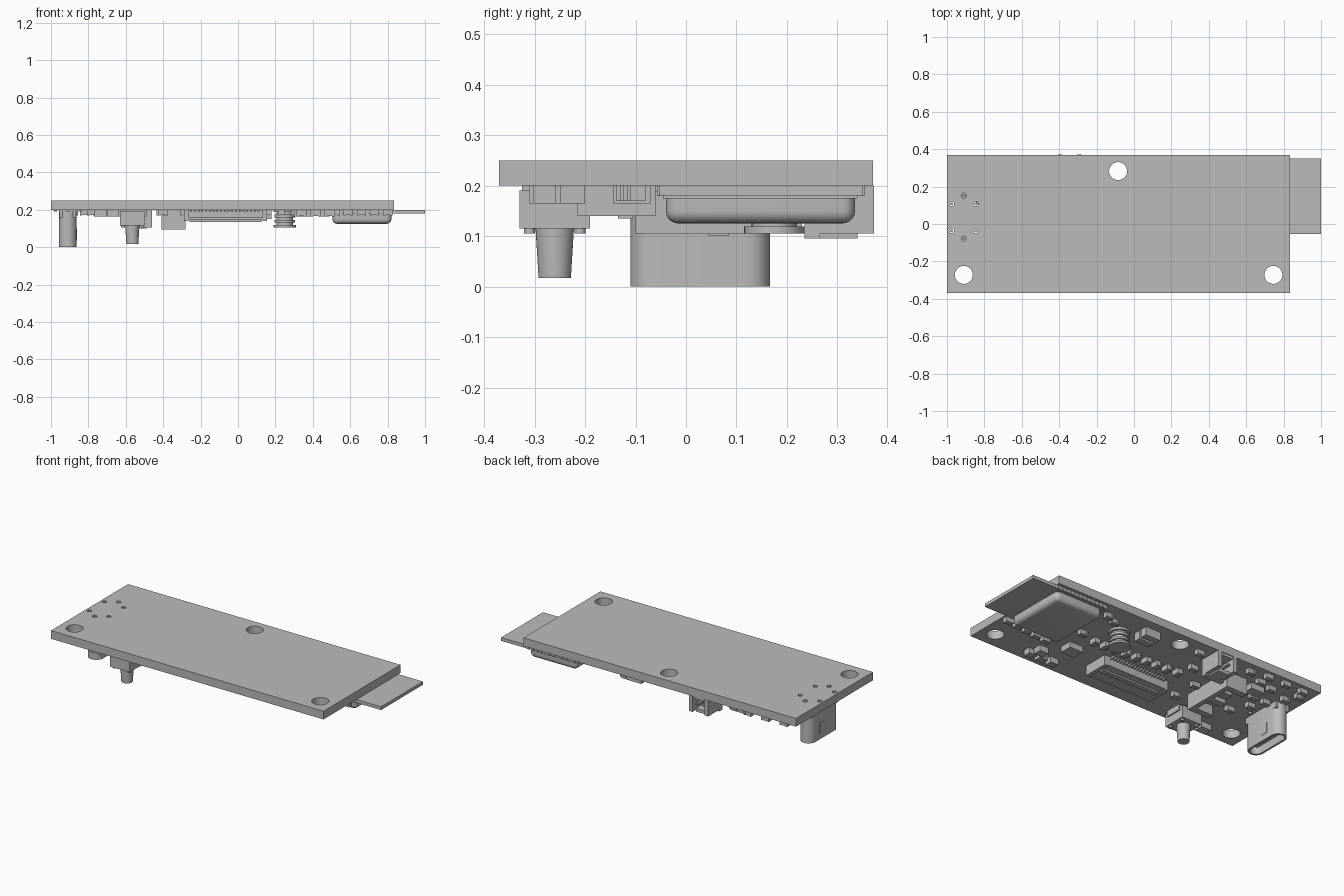
import bpy, bmesh, math
from mathutils import Matrix

old = bpy.data.objects.get("Cube")
if old:
    bpy.data.objects.remove(old, do_unlink=True)

grey = bpy.data.materials.new("plain_grey")
grey.use_nodes = True
grey.diffuse_color = (0.5, 0.5, 0.5, 1)
grey.node_tree.nodes["Principled BSDF"].inputs["Base Color"].default_value = (0.5, 0.5, 0.5, 1)


def finish(name, bm, smooth=False):
    bmesh.ops.recalc_face_normals(bm, faces=bm.faces)
    mesh = bpy.data.meshes.new(name)
    bm.to_mesh(mesh)
    bm.free()
    mesh.materials.append(grey)
    ob = bpy.data.objects.new(name, mesh)
    bpy.context.collection.objects.link(ob)
    if smooth:
        bpy.ops.object.select_all(action='DESELECT')
        ob.select_set(True)
        bpy.context.view_layer.objects.active = ob
        bpy.ops.object.shade_smooth_by_angle(angle=math.radians(35))
    return ob


def add_box(bm, x0, x1, y0, y1, z0, z1):
    m = Matrix.Translation(((x0 + x1) / 2, (y0 + y1) / 2, (z0 + z1) / 2))
    m = m @ Matrix.Diagonal((x1 - x0, y1 - y0, z1 - z0, 1))
    return bmesh.ops.create_cube(bm, size=1, matrix=m)["verts"]


def add_cyl(bm, x, y, z0, z1, r_low, r_high=None, sides=32):
    bmesh.ops.create_cone(bm, cap_ends=True, segments=sides, radius1=r_low,
                          radius2=r_low if r_high is None else r_high, depth=z1 - z0,
                          matrix=Matrix.Translation((x, y, (z0 + z1) / 2)))


def boxes(name, *specs):
    bm = bmesh.new()
    for s in specs:
        add_box(bm, *s)
    return finish(name, bm)


def cut(ob, cutter):
    mod = ob.modifiers.new("cut", 'BOOLEAN')
    mod.object, mod.solver = cutter, 'EXACT'
    mesh = bpy.data.meshes.new_from_object(ob.evaluated_get(bpy.context.evaluated_depsgraph_get()))
    ob.modifiers.clear()
    ob.data = mesh
    bpy.data.objects.remove(cutter, do_unlink=True)


# Circuit board with mounting holes and socket pin holes
UX, UY = -0.91, 0.028
PINS = [(UX + sx * 0.065, UY + 0.008 + sy * 0.072, 0.013) for sx in (-1, 1) for sy in (-1, 1)]
PINS += [(UX, UY + 0.008 + s * 0.115, 0.014) for s in (-1, 1)]
board = boxes("circuit_board", (-1, 0.835, -0.37, 0.37, 0.2, 0.25))
bm = bmesh.new()
for x, y in ((-0.91, -0.272), (0.745, -0.272), (-0.085, 0.283)):
    add_cyl(bm, x, y, 0.15, 0.3, 0.048, sides=40)
for x, y, r in PINS:
    add_cyl(bm, x, y, 0.15, 0.3, r, sides=16)
cut(board, finish("hole_cutter", bm))
bm = bmesh.new()
for x, y, r in PINS:
    add_cyl(bm, x, y, 0.19, 0.245, r * 0.6, sides=12)
finish("socket_pins", bm, True)


# Upright port with rounded ends, a hollow mouth and a tongue
def stadium(bm, half_x, half_y, z0, z1, steps=12):
    pts = []
    for side in (1, -1):
        for i in range(steps + 1):
            a = math.pi * i / steps + (0 if side > 0 else math.pi)
            pts.append((UX + half_x * math.cos(a), UY + side * (half_y - half_x) + half_x * math.sin(a), z0))
    face = bm.faces.new([bm.verts.new(p) for p in pts])
    top = bmesh.ops.extrude_face_region(bm, geom=[face])["geom"]
    bmesh.ops.translate(bm, vec=(0, 0, z1 - z0),
                        verts=[v for v in top if isinstance(v, bmesh.types.BMVert)])


bm = bmesh.new()
stadium(bm, 0.046, 0.138, 0, 0.19)
port = finish("port_shell", bm)
bm = bmesh.new()
stadium(bm, 0.034, 0.126, -0.02, 0.16)
cut(port, finish("mouth_cutter", bm))
bpy.context.view_layer.objects.active = port
port.select_set(True)
bpy.ops.object.shade_smooth_by_angle(angle=math.radians(35))
boxes("port_tongue", (UX - 0.011, UX + 0.011, UY - 0.095, UY + 0.095, 0.025, 0.17))
boxes("port_base", (UX - 0.045, UX + 0.045, -0.1, 0.155, 0.16, 0.2))
boxes("port_latch_plates", (-0.866, -0.862, 0.035, 0.08, 0.035, 0.1),
      (-0.958, -0.954, 0.035, 0.08, 0.035, 0.1))

# Radio module with pads and a rounded shield can
boxes("module_board", (0.48, 1, -0.053, 0.35, 0.18, 0.2))
bm = bmesh.new()
add_box(bm, 0.505, 0.82, -0.04, 0.335, 0.125, 0.181)
edges = [e for e in bm.edges if any(v.co.z < 0.15 for v in e.verts)]
bmesh.ops.bevel(bm, geom=edges, offset=0.025, segments=5, profile=0.5, affect='EDGES')
finish("shield_can", bm, True)
boxes("shield_flange", (0.5, 0.825, -0.046, 0.34, 0.175, 0.181))
boxes("module_pads", *[(0.5 + i * 0.028, 0.515 + i * 0.028, y, y + 0.006, 0.179, 0.2)
                       for i in range(12) for y in (-0.057, 0.348)])

# Push button
BX, BY = -0.565, -0.26
bm = bmesh.new()
add_cyl(bm, BX, BY, 0.017, 0.115, 0.032, 0.038, sides=40)
finish("button_plunger", bm, True)
boxes("button_base", (BX - 0.067, BX + 0.067, BY - 0.07, BY + 0.07, 0.115, 0.19),
      (BX - 0.075, BX + 0.075, BY - 0.05, BY + 0.05, 0.165, 0.2))
bm = bmesh.new()
for sx in (-1, 1):
    for sy in (-1, 1):
        add_cyl(bm, BX + sx * 0.05, BY + sy * 0.05, 0.105, 0.116, 0.011, sides=16)
finish("button_rivets", bm, True)

# Ribbon cable connector with contacts and flip bar
boxes("ribbon_connector", (-0.29, 0.14, -0.16, -0.06, 0.145, 0.2),
      (-0.29, -0.265, -0.215, -0.06, 0.14, 0.2), (0.13, 0.155, -0.215, -0.06, 0.14, 0.2),
      (-0.265, 0.13, -0.215, -0.16, 0.145, 0.158))
boxes("ribbon_contacts", *[(-0.255 + i * 0.02, -0.246 + i * 0.02, y, y + 0.025, 0.187, 0.2)
                           for i in range(19) for y in (-0.06, -0.2)])
boxes("flip_bar", (-0.26, 0.125, -0.135, -0.105, 0.135, 0.146))

# Side-entry plug socket opening towards the left end
boxes("power_socket", (-0.49, -0.46, -0.1, 0.23, 0.105, 0.2),
      (-0.6, -0.49, -0.1, -0.06, 0.105, 0.2), (-0.6, -0.49, 0.19, 0.23, 0.105, 0.2),
      (-0.6, -0.49, -0.06, 0.19, 0.18, 0.2), (-0.57, -0.49, -0.01, 0.14, 0.125, 0.15),
      (-0.57, -0.49, 0.045, 0.085, 0.1, 0.18))

# Small socket opening at the back edge
boxes("back_socket", (-0.41, -0.28, 0.235, 0.265, 0.095, 0.2),
      (-0.41, -0.385, 0.265, 0.372, 0.105, 0.2), (-0.305, -0.28, 0.265, 0.372, 0.105, 0.2),
      (-0.385, -0.305, 0.265, 0.34, 0.095, 0.115), (-0.385, -0.305, 0.265, 0.365, 0.185, 0.2),
      (-0.375, -0.36, 0.265, 0.355, 0.145, 0.155), (-0.33, -0.315, 0.265, 0.355, 0.145, 0.155))

# Stacked round coil
bm = bmesh.new()
for i, r in enumerate((0.06, 0.045, 0.055, 0.045, 0.055, 0.045, 0.06)):
    add_cyl(bm, 0.25, 0.175, 0.105 + i * 0.0137, 0.1187 + i * 0.0137, r)
finish("coil", bm, True)

# Small surface parts: a body with two raised end caps
bm = bmesh.new()


def chip(x, y, lx=0.05, ly=0.03, h=0.03):
    c = 0.25
    add_box(bm, x - lx * c, x + lx * c, y - ly * 0.46, y + ly * 0.46, 0.202 - h, 0.2)
    for s in (-1, 1):
        xs = sorted((x + s * lx * c, x + s * lx * 0.5))
        add_box(bm, *xs, y - ly / 2, y + ly / 2, 0.2 - h, 0.2)


for i in range(5):
    chip(0.8 - i * 0.07, -0.095 - i * 0.007)
for i in range(3):
    chip(0.49 - i * 0.075, -0.28, 0.055, 0.045, 0.035)
for i in range(9):
    chip(0.3 - i * 0.069, 0.03 + i * 0.004, 0.035, 0.05)
for x, y in ((0.42, 0.29), (0.36, 0.26), (0.41, 0.06), (-0.284, 0.155), (-0.21, 0.3),
             (-0.55, 0.32), (-0.66, 0.27), (-0.78, 0.34), (-0.75, 0.25), (-0.88, 0.21),
             (-0.92, 0.28), (-0.9, 0.335), (-0.73, 0.125), (-0.78, 0.04), (-0.4, -0.128),
             (-0.41, 0.02), (-0.66, 0.34), (-0.82, 0.12), (-0.72, -0.06)):
    chip(x, y)
finish("small_chips", bm)
boxes("larger_chips", (0.3, 0.39, -0.145, -0.07, 0.165, 0.2), (0.08, 0.18, 0.22, 0.26, 0.15, 0.2),
      (0.08, 0.18, 0.275, 0.315, 0.15, 0.2), (0.43, 0.49, -0.25, -0.2, 0.165, 0.2),
      (-0.77, -0.7, -0.325, -0.27, 0.165, 0.2), (-0.73, -0.64, 0.16, 0.22, 0.165, 0.2))
